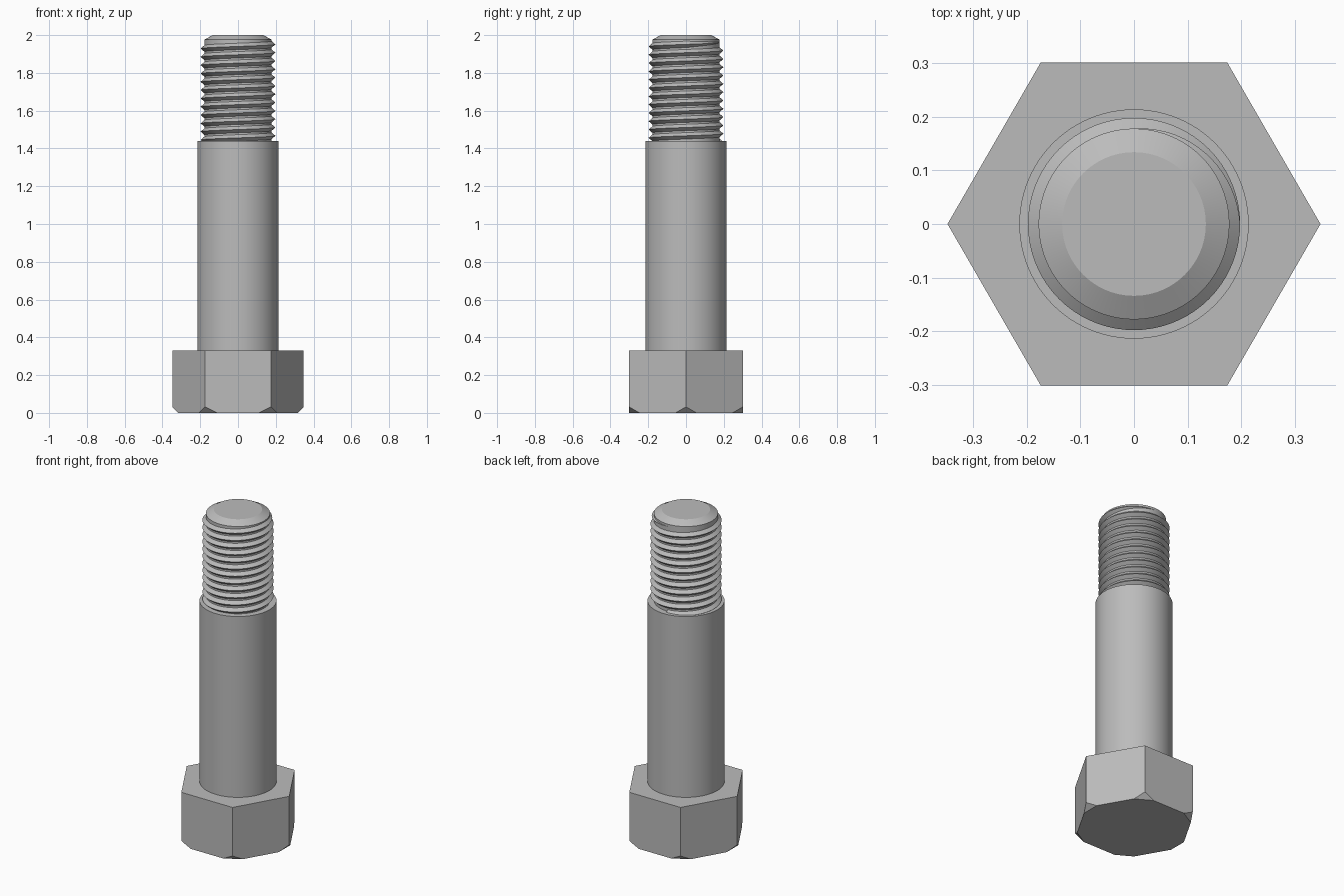
import bpy, bmesh, math
from mathutils import Vector

cube = bpy.data.objects.get("Cube")
if cube:
    bpy.data.objects.remove(cube)

steel = bpy.data.materials.new("grey_steel")
steel.use_nodes = True
GREY = (0.5, 0.5, 0.5, 1)
steel.diffuse_color = GREY
steel.node_tree.nodes["Principled BSDF"].inputs["Base Color"].default_value = GREY

HEAD_R, HEAD_H = 0.348, 0.33
SHANK_R, SHANK_TOP = 0.214, 1.44
ROOT_R, CREST_R = 0.178, 0.198
TIP_R, HEIGHT = 0.134, 2.0


def finish(bm, name, smooth_angle=None):
    bmesh.ops.recalc_face_normals(bm, faces=bm.faces)
    mesh = bpy.data.meshes.new(name)
    bm.to_mesh(mesh)
    bm.free()
    obj = bpy.data.objects.new(name, mesh)
    bpy.context.collection.objects.link(obj)
    mesh.materials.append(steel)
    if smooth_angle:
        bpy.ops.object.select_all(action='DESELECT')
        obj.select_set(True)
        bpy.context.view_layer.objects.active = obj
        bpy.ops.object.shade_smooth_by_angle(angle=math.radians(smooth_angle))
    return obj


def turned(name, profile, sides=96):
    """Revolve (radius, z) points around z and cap both ends."""
    bm = bmesh.new()
    rings = [[bm.verts.new((r * math.cos(math.tau * i / sides),
                            r * math.sin(math.tau * i / sides), z))
              for i in range(sides)] for r, z in profile]
    for a, b in zip(rings, rings[1:]):
        for i in range(sides):
            j = (i + 1) % sides
            bm.faces.new((a[i], a[j], b[j], b[i]))
    bm.faces.new(rings[0])
    bm.faces.new(rings[-1])
    return finish(bm, name, 20)


def hex_head(cut=0.064, rise=0.032):
    """Hexagonal prism with its six lower corners sliced off."""
    bm = bmesh.new()
    bmesh.ops.create_cone(bm, cap_ends=True, segments=6, radius1=HEAD_R,
                          radius2=HEAD_R, depth=HEAD_H)
    # Turn a corner onto the x axis and stand the head on the ground
    first = max(bm.verts, key=lambda v: v.co.x)
    spin = -math.atan2(first.co.y, first.co.x)
    for v in bm.verts:
        a = math.atan2(v.co.y, v.co.x) + spin
        v.co = (HEAD_R * math.cos(a), HEAD_R * math.sin(a), v.co.z + HEAD_H / 2)
    for i in range(6):
        out = Vector((math.cos(i * math.pi / 3), math.sin(i * math.pi / 3), 0))
        geom = bm.verts[:] + bm.edges[:] + bm.faces[:]
        cut_geom = bmesh.ops.bisect_plane(
            bm, geom=geom, plane_co=out * HEAD_R + Vector((0, 0, rise)),
            plane_no=out * rise - Vector((0, 0, cut / 2)), clear_outer=True)
        edges = [e for e in cut_geom["geom_cut"] if isinstance(e, bmesh.types.BMEdge)]
        bmesh.ops.contextual_create(bm, geom=edges)
    return finish(bm, "hex_head")


def helical_thread(pitch=0.044, turns=12, base=0.036, steps=72):
    """Right-handed V ridge that fades into the core at its upper end."""
    bm = bmesh.new()
    total = turns * steps
    start = SHANK_TOP - 0.006
    rows = []
    for i in range(total + 1):
        a = math.pi / 2 + math.tau * i / steps
        fade = min(1, (total - i) / (steps / 4))
        z = start + pitch * i / steps
        crest = ROOT_R + (CREST_R - ROOT_R) * fade
        half = base / 2 * max(fade, 0.05)
        rows.append([bm.verts.new((r * math.cos(a), r * math.sin(a), z + dz))
                     for r, dz in ((ROOT_R - 0.001, -half), (crest, 0),
                                   (ROOT_R - 0.001, half))])
    for a, b in zip(rows, rows[1:]):
        for k in range(2):
            bm.faces.new((a[k], b[k], b[k + 1], a[k + 1]))
    bm.faces.new(rows[0])
    bm.faces.new(rows[-1])
    return finish(bm, "helical_thread", 30)


hex_head()
turned("shank", [(SHANK_R, HEAD_H - 0.01), (SHANK_R, SHANK_TOP)])
turned("threaded_core", [(ROOT_R, SHANK_TOP - 0.02), (ROOT_R, HEIGHT - 0.024),
                         (TIP_R, HEIGHT)])
helical_thread()
